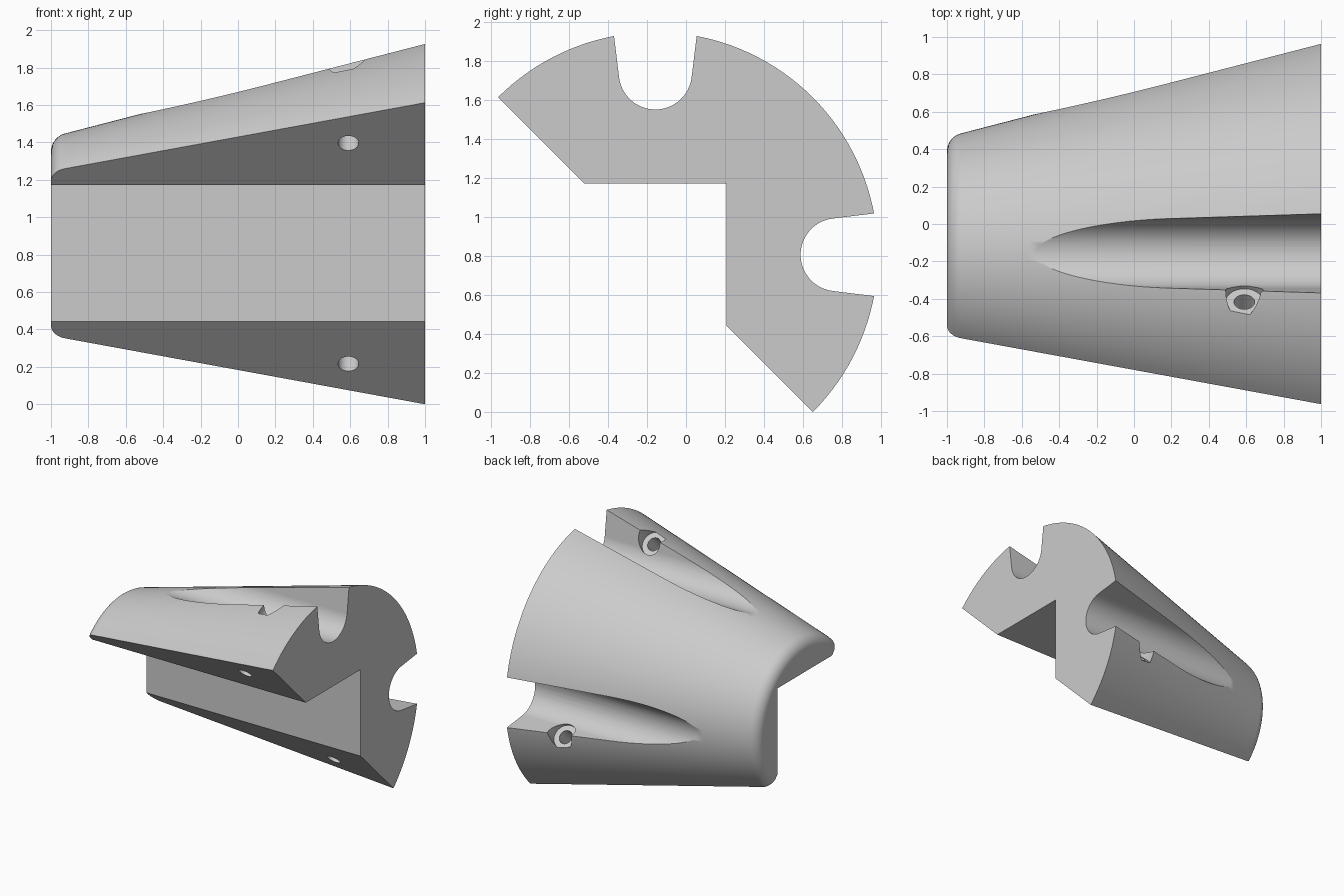
import bpy, bmesh, math
from mathutils import Matrix, Vector

default = bpy.data.objects.get("Cube")
if default:
    bpy.data.objects.remove(default, do_unlink=True)

YC, ZC = -0.157, 0.806       # cone axis, running along x
R0, SLOPE = 0.881, 0.259     # cone radius = R0 + SLOPE * x
FILLET = 0.1
HALF_NOTCH = 0.365
AXIS = Matrix.Translation((0, YC, ZC))

grey = bpy.data.materials.new("plain_grey")
grey.use_nodes = True
colour = (0.6, 0.6, 0.6, 1)
grey.diffuse_color = colour
grey.node_tree.nodes["Principled BSDF"].inputs["Base Color"].default_value = colour


def make_object(name, bm):
    bmesh.ops.recalc_face_normals(bm, faces=bm.faces)
    mesh = bpy.data.meshes.new(name)
    bm.to_mesh(mesh)
    bm.free()
    obj = bpy.data.objects.new(name, mesh)
    mesh.materials.append(grey)
    bpy.context.collection.objects.link(obj)
    return obj


def prism(name, outline, x0, x1):
    """Extrude a (y, z) outline, measured from the cone axis, along x."""
    bm = bmesh.new()
    face = bm.faces.new([bm.verts.new((x0, y, z)) for y, z in outline])
    new = bmesh.ops.extrude_face_region(bm, geom=[face])["geom"]
    bmesh.ops.translate(bm, vec=(x1 - x0, 0, 0),
                        verts=[v for v in new if isinstance(v, bmesh.types.BMVert)])
    bm.transform(AXIS)
    return make_object(name, bm)


def cylinder(name, start, length, radius):
    """Cylinder from start along the diagonal (0, 1, 1)."""
    way = Vector((0, 1, 1)).normalized()
    bm = bmesh.new()
    bmesh.ops.create_cone(bm, cap_ends=True, segments=48, radius1=radius,
                          radius2=radius, depth=length)
    turn = way.to_track_quat('Z', 'X').to_matrix().to_4x4()
    bm.transform(AXIS @ Matrix.Translation(Vector(start) + way * length / 2) @ turn)
    return make_object(name, bm)


# Tapered body: a cone turned around x, with a rounded small end
tilt = math.atan(SLOPE)
cx = -1 + FILLET
tx = cx - FILLET * math.sin(tilt)
cr = R0 + SLOPE * tx - FILLET * math.cos(tilt)
profile = [(-1, 0)]
for i in range(13):
    a = math.pi - (math.pi / 2 - tilt) * i / 12
    profile.append((cx + FILLET * math.cos(a), cr + FILLET * math.sin(a)))
for i in range(1, 17):
    x = tx + (1 - tx) * i / 16
    profile.append((x, R0 + SLOPE * x))
profile.append((1, 0))
bm = bmesh.new()
verts = [bm.verts.new((x, 0, r)) for x, r in profile]
edges = [bm.edges.new(pair) for pair in zip(verts, verts[1:])]
bmesh.ops.spin(bm, geom=verts + edges, cent=(0, 0, 0), axis=(1, 0, 0),
               angle=2 * math.pi, steps=144)
bmesh.ops.remove_doubles(bm, verts=bm.verts, dist=1e-5)
bm.transform(AXIS)
body = make_object("tapered_bracket", bm)

# Removed half with the square notch
h = HALF_NOTCH
cutters = [prism("notch_cutter", [(-2, 2), (-h, h), (h, h), (h, -h), (2, -2), (-2, -2)], -2, 2)]

# Round-bottomed slots with slightly flared sides
SLOT_R, SLOT_Z, FLARE = 0.187, 0.931, math.radians(7)
arc = []
for i in range(33):
    a = math.pi + FLARE + (math.pi - 2 * FLARE) * i / 32
    arc.append((SLOT_R * math.cos(a), SLOT_Z + SLOT_R * math.sin(a)))
top = 1.4
half = arc[-1][0] + (top - arc[-1][1]) * math.tan(FLARE)
slot = [(-half, top)] + arc + [(half, top)]
cutters.append(prism("upper_slot_cutter", slot, -0.95, 1.2))
cutters.append(prism("back_slot_cutter", [(z, y) for y, z in slot], -0.95, 1.2))

# Bolt holes through the slanted faces, with a wide seat at the slot
HOLE_X, HOLE, SEAT = 0.59, 0.59, 0.33
for side, label in ((1, "upper"), (-1, "lower")):
    y, z = -HOLE * side, HOLE * side
    cutters.append(cylinder(label + "_hole_cutter", (HOLE_X, y - 0.1, z - 0.1), 0.8, 0.055))
    cutters.append(cylinder(label + "_seat_cutter", (HOLE_X, y + SEAT, z + SEAT), 0.5, 0.1))

# Cut everything, then shade smooth with sharp edges kept
bpy.ops.object.select_all(action='DESELECT')
bpy.context.view_layer.objects.active = body
body.select_set(True)
for cutter in cutters:
    cutter.hide_render = True
    mod = body.modifiers.new(cutter.name, 'BOOLEAN')
    mod.operation = 'DIFFERENCE'
    mod.solver = 'EXACT'
    mod.object = cutter
    bpy.ops.object.modifier_apply(modifier=mod.name)
    bpy.data.objects.remove(cutter, do_unlink=True)
bpy.ops.object.shade_smooth_by_angle(angle=math.radians(25))
weighted = body.modifiers.new("even_shading", 'WEIGHTED_NORMAL')
weighted.keep_sharp = True
